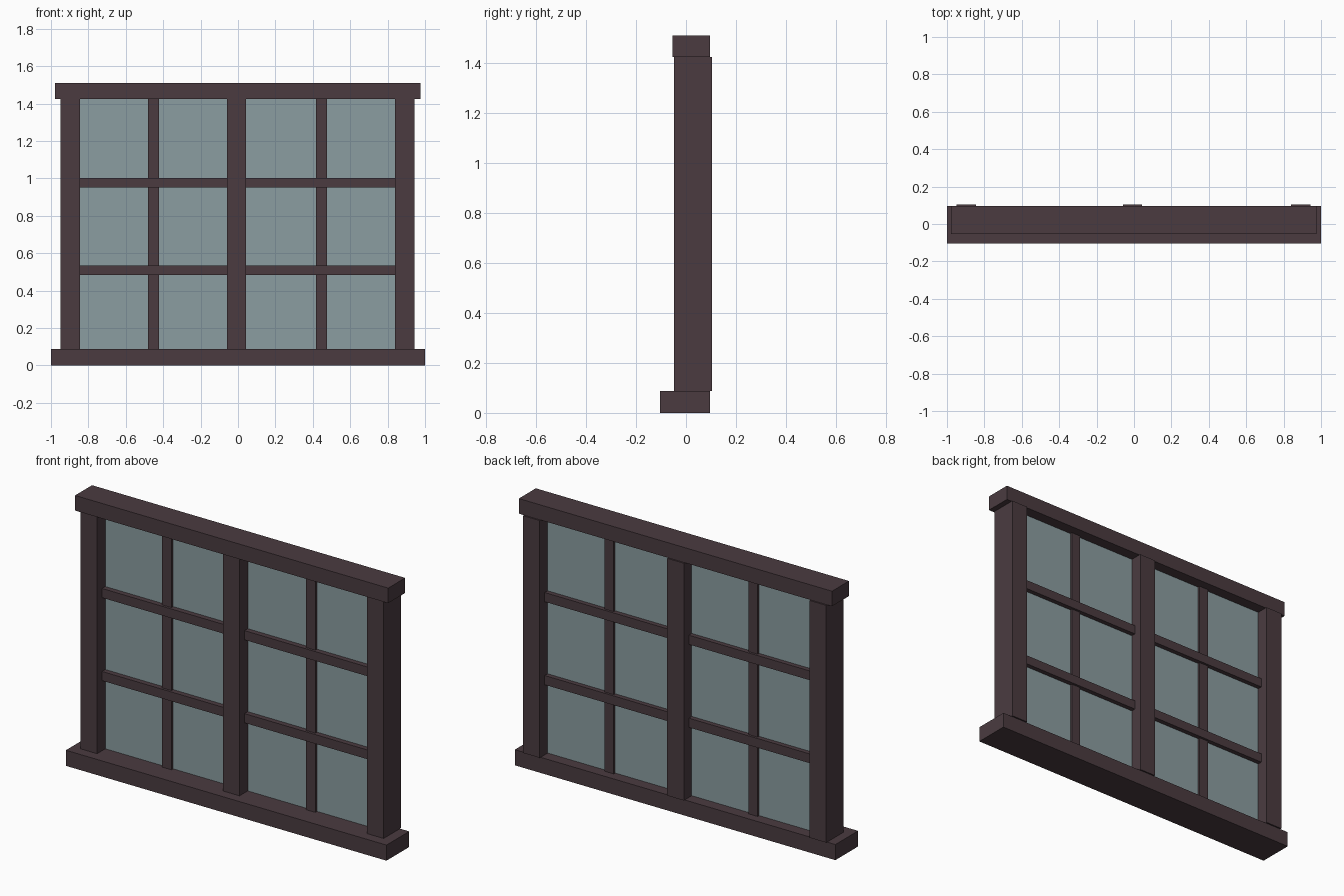
import bpy
import bmesh
from mathutils import Vector

if "Cube" in bpy.data.objects:
    bpy.data.objects.remove(bpy.data.objects["Cube"])


def make_material(name, rgb):
    m = bpy.data.materials.new(name)
    m.diffuse_color = (*rgb, 1.0)
    m.use_nodes = True
    m.node_tree.nodes["Principled BSDF"].inputs["Base Color"].default_value = m.diffuse_color
    return m


wood = make_material("dark brown wood", (0.069, 0.044, 0.051))
glass = make_material("grey blue glass", (0.258, 0.337, 0.355))


def box(name, xs, ys, zs, mat):
    """Axis-aligned box given by its x, y and z ranges."""
    bm = bmesh.new()
    bmesh.ops.create_cube(bm, size=1.0)
    lo, hi = (Vector(v) for v in zip(xs, ys, zs))
    for v in bm.verts:
        v.co = (lo + hi) / 2 + v.co * (hi - lo)
    mesh = bpy.data.meshes.new(name)
    bm.to_mesh(mesh)
    bm.free()
    mesh.materials.append(mat)
    obj = bpy.data.objects.new(name, mesh)
    bpy.context.collection.objects.link(obj)


SILL_TOP, HEAD_BOTTOM = 0.088, 1.426
POST_W = 0.103
POSTS = (-0.897, -0.008, 0.891)
BAR_W = 0.058

# Sill and head beam
box("sill", (-1.0, 1.0), (-0.105, 0.097), (0.0, SILL_TOP), wood)
box("head_beam", (-0.979, 0.975), (-0.054, 0.097), (HEAD_BOTTOM, 1.511), wood)

# Three upright posts
for name, x in zip(("left_post", "centre_post", "right_post"), POSTS):
    box(name, (x - POST_W / 2, x + POST_W / 2), (-0.048, 0.105),
        (SILL_TOP, HEAD_BOTTOM), wood)

# Two sashes: glass, one vertical bar and two horizontal bars each
for side, a, b, bar_x in (("left", POSTS[0], POSTS[1], -0.451),
                          ("right", POSTS[1], POSTS[2], 0.447)):
    span = (a + POST_W / 2, b - POST_W / 2)
    box(side + "_glass", span, (0.025, 0.034), (SILL_TOP, HEAD_BOTTOM), glass)
    box(side + "_vertical_bar", (bar_x - BAR_W / 2, bar_x + BAR_W / 2),
        (0.010, 0.047), (SILL_TOP, HEAD_BOTTOM), wood)
    for level, z in (("lower", 0.509), ("upper", 0.977)):
        box(f"{side}_{level}_bar", span, (-0.004, 0.060),
            (z - 0.026, z + 0.026), wood)
